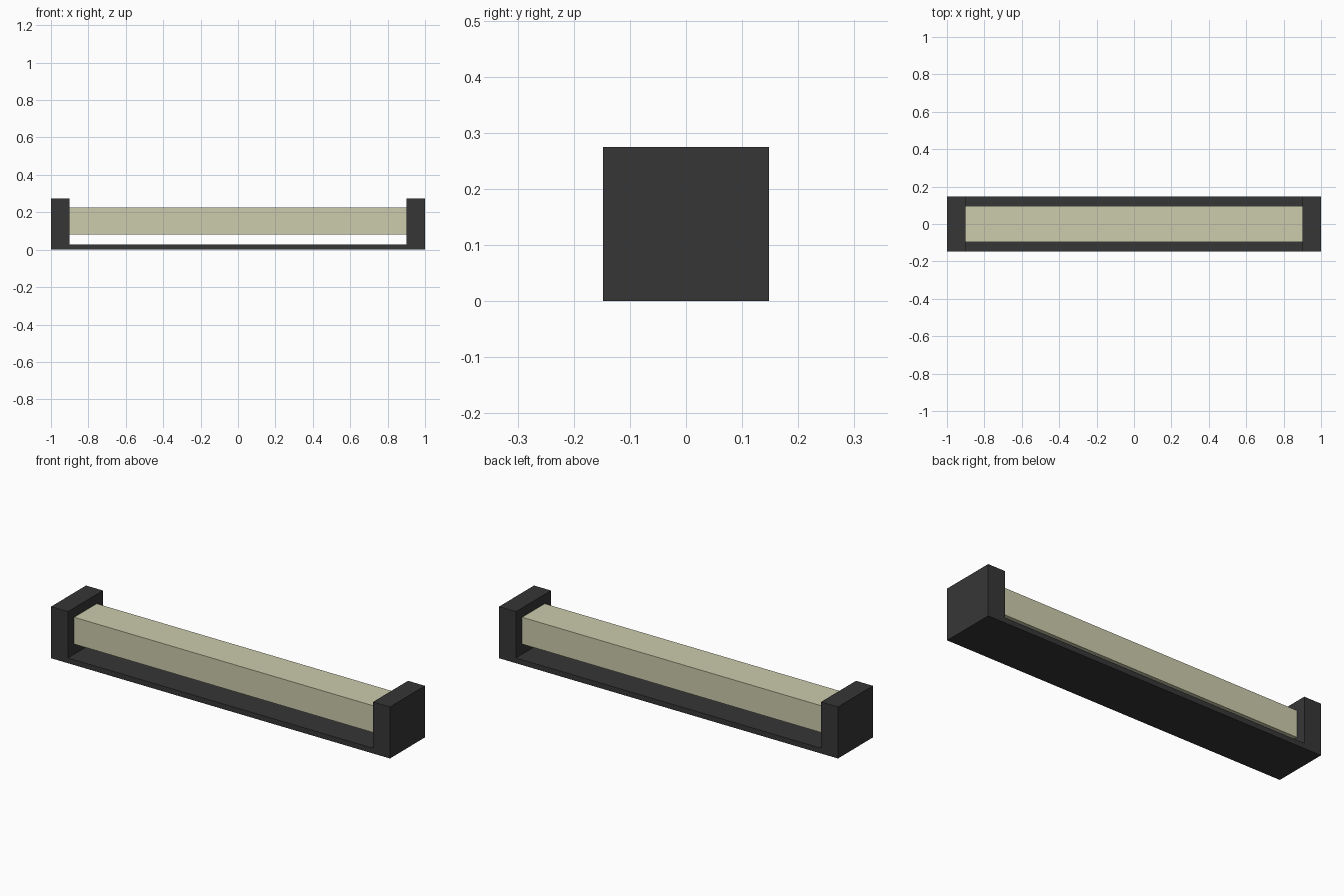
import bpy, bmesh

if "Cube" in bpy.data.objects:
    bpy.data.objects.remove(bpy.data.objects["Cube"])


def material(name, rgb):
    mat = bpy.data.materials.new(name)
    mat.diffuse_color = (*rgb, 1.0)
    mat.use_nodes = True
    mat.node_tree.nodes["Principled BSDF"].inputs["Base Color"].default_value = mat.diffuse_color
    return mat


def extruded_profile(name, points, depth, mat):
    """Extrude an x-z outline along y, centred on y = 0."""
    bm = bmesh.new()
    face = bm.faces.new([bm.verts.new((x, -depth / 2, z)) for x, z in points])
    res = bmesh.ops.extrude_face_region(bm, geom=[face])
    verts = [v for v in res["geom"] if isinstance(v, bmesh.types.BMVert)]
    bmesh.ops.translate(bm, verts=verts, vec=(0, depth, 0))
    bmesh.ops.recalc_face_normals(bm, faces=bm.faces)
    mesh = bpy.data.meshes.new(name)
    bm.to_mesh(mesh)
    bm.free()
    mesh.materials.append(mat)
    obj = bpy.data.objects.new(name, mesh)
    bpy.context.collection.objects.link(obj)
    return obj


charcoal = material("charcoal", (0.037, 0.037, 0.037))
cream = material("pale_cream", (0.604, 0.604, 0.418))

# Housing: thin base plate with a raised block at each end
right_half = [(1, 0), (1, 0.275), (0.9, 0.275), (0.9, 0.028)]
left_half = [(-x, z) for x, z in reversed(right_half)]
extruded_profile("lamp_housing", right_half + left_half, 0.295, charcoal)

# Light bar: square-edged diffuser held between the end blocks
bar = [(-0.9, 0.082), (0.9, 0.082), (0.9, 0.225), (-0.9, 0.225)]
extruded_profile("light_bar", bar, 0.19, cream)
